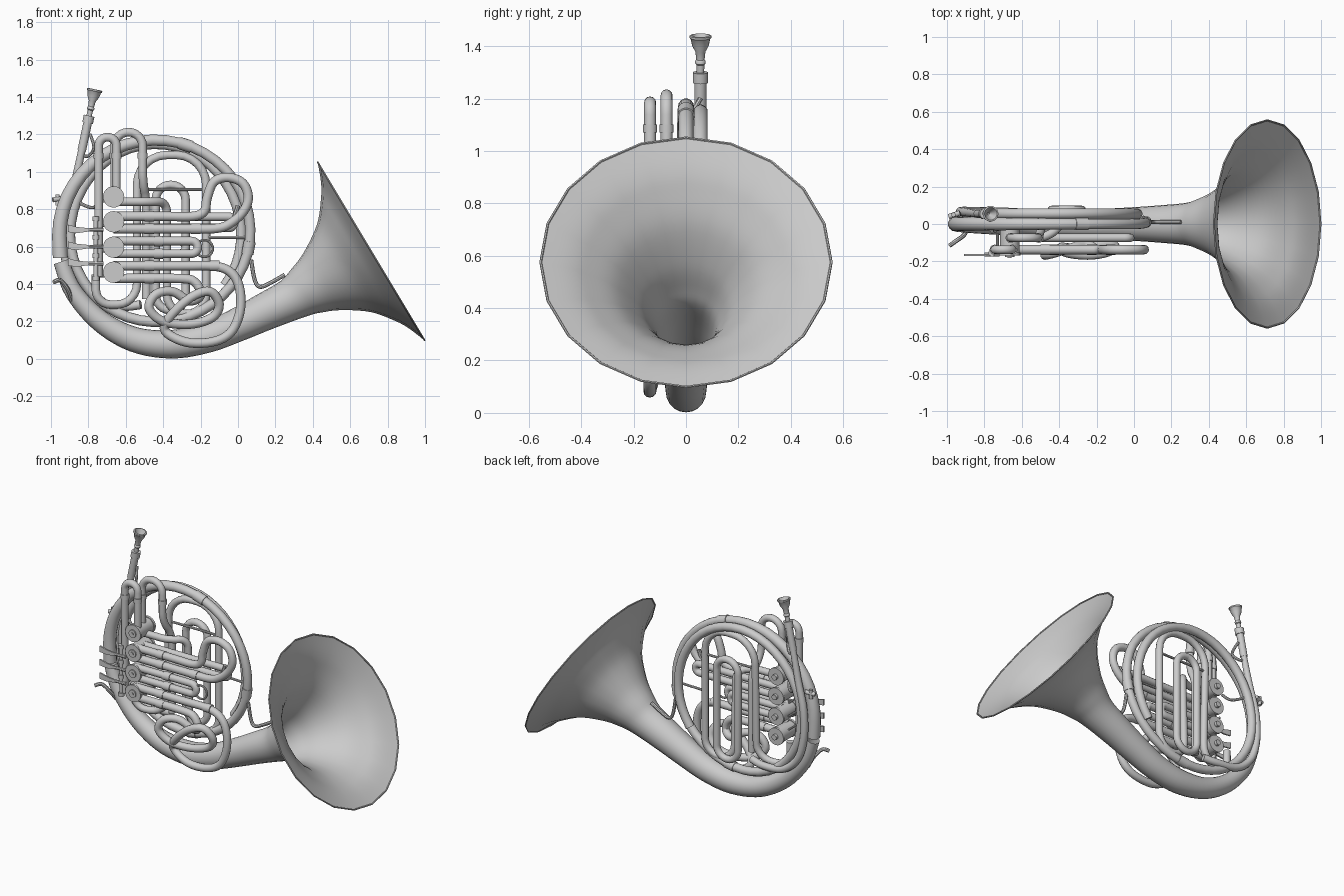
import bpy, bmesh, math
from mathutils import Vector as V

if "Cube" in bpy.data.objects:
    bpy.data.objects.remove(bpy.data.objects["Cube"])


def add_object(name, bm):
    bmesh.ops.recalc_face_normals(bm, faces=bm.faces[:])
    me = bpy.data.meshes.new(name)
    bm.to_mesh(me)
    bm.free()
    ob = bpy.data.objects.new(name, me)
    bpy.context.collection.objects.link(ob)
    return ob


def sweep(name, pts, radii, n=12, caps=True, closed=False):
    """Tube of varying radius along a list of points."""
    pts = [V(p) for p in pts]
    if not isinstance(radii, (list, tuple)):
        radii = [radii] * len(pts)
    bm, rings, m = bmesh.new(), [], len(pts)
    nrm = V((0, 1, 0.001))
    for i, p in enumerate(pts):
        a = pts[(i - 1) % m] if closed else pts[max(i - 1, 0)]
        b = pts[(i + 1) % m] if closed else pts[min(i + 1, m - 1)]
        t = (b - a).normalized()
        nrm = nrm - t * nrm.dot(t)
        if nrm.length < 0.01:
            nrm = t.orthogonal()
        nrm.normalize()
        bi = t.cross(nrm)
        rings.append([bm.verts.new(p + radii[i] * (nrm * math.cos(k * math.tau / n) + bi * math.sin(k * math.tau / n)))
                      for k in range(n)])
    for i in range(m if closed else m - 1):
        r0, r1 = rings[i], rings[(i + 1) % m]
        for k in range(n):
            bm.faces.new((r0[k], r0[(k + 1) % n], r1[(k + 1) % n], r1[k]))
    if caps and not closed:
        bm.faces.new(rings[0])
        bm.faces.new(rings[-1])
    return add_object(name, bm)


def spline(pts, steps=5):
    """Catmull-Rom through points of any dimension."""
    P = [pts[0]] + list(pts) + [pts[-1]]
    out = []
    for i in range(1, len(P) - 2):
        for s in range(steps):
            t = s / steps
            out.append(tuple(0.5 * (2 * b + (c - a) * t + (2 * a - 5 * b + 4 * c - d) * t * t
                                    + (3 * b - a - 3 * c + d) * t ** 3)
                             for a, b, c, d in zip(*P[i - 1:i + 3])))
    return out + [tuple(pts[-1])]


def fillet(pts, rad, steps=6):
    """Polyline with rounded corners."""
    pts = [V(p) for p in pts]
    out = [pts[0]]
    for a, p, b in zip(pts, pts[1:], pts[2:]):
        r = min(rad, (a - p).length * 0.499, (b - p).length * 0.499)
        s, e = p + (a - p).normalized() * r, p + (b - p).normalized() * r
        c1, c2 = s.lerp(p, 0.552), e.lerp(p, 0.552)
        for k in range(steps + 1):
            t = k / steps
            out.append(s * (1 - t) ** 3 + c1 * 3 * t * (1 - t) ** 2 + c2 * 3 * t * t * (1 - t) + e * t ** 3)
    return out + [pts[-1]]


def bent(name, pts, r=0.023, rad=0.06):
    return sweep(name, fillet(pts, rad), r)


def rod(name, a, b, r, n=16):
    return sweep(name, [a, b], r, n)


def prism(name, poly, y0, y1):
    bm = bmesh.new()
    f = bm.faces.new([bm.verts.new((x, y0, z)) for x, z in poly])
    ext = bmesh.ops.extrude_face_region(bm, geom=[f])['geom']
    bmesh.ops.translate(bm, verts=[v for v in ext if isinstance(v, bmesh.types.BMVert)], vec=(0, y1 - y0, 0))
    return add_object(name, bm)


# Bell flare along its tilted axis, then the tapering body tube
rim, axis = V((0.712, 0, 0.575)), V((0.857, 0, 0.514))
flare = [(0, .557), (-.04, .455), (-.085, .38), (-.172, .275), (-.3, .187), (-.4, .143), (-.5, .114)]
way = [(*(rim + axis * t), r) for t, r in flare]
way += [(x, 0, z, r) for x, z, r in [
    (.14, .25, .1), (0, .183, .09), (-.17, .112, .081), (-.36, .078, .076), (-.56, .105, .067),
    (-.74, .205, .057), (-.88, .36, .048), (-.945, .52, .042)]]
path = spline(way)
sweep("bell_and_body", [p[:3] for p in path], [p[3] for p in path], 20, caps=False)
lip = [p for p in (rim + 0.555 * (V((0, 1, 0)) * math.cos(k * math.tau / 20)
                                  + axis.cross(V((0, 1, 0))) * math.sin(k * math.tau / 20)) for k in range(20))]
sweep("bell_rim", lip, 0.005, 6, closed=True)

# Main ring: nearly two turns, shrinking and moving to the back
ring, rr = [], []
for i in range(0, 73):
    th = math.radians(180 - 8 * i)
    turn = min(1, max(0, (8 * i - 150) / 180))
    down = math.sin(th) < 0
    k = 1 - 0.11 * turn
    ring.append((-.44 + .515 * k * math.cos(th), .055 * turn,
                 .66 + (.475 if down else .51) * (1 - 0.04 * turn) * math.sin(th)))
    rr.append(.04 - .012 * min(1, i / 14))
ring[0:1] = [(-.95, 0, .54), (-.955, 0, .66)]
rr.insert(0, .041)
sweep("main_ring", ring, rr, 14)
for i in (14, 24, 33):
    a, b = V(ring[i]), V(ring[i + 1])
    rod("ring_ferrule", a, b, rr[i] + .004)

# Leadpipe, receiver and mouthpiece
lead = spline([(-.80, .055, 1.28), (-.838, .055, 1.1), (-.877, .06, .92), (-.92, .066, .74), (-.925, .068, .56),
               (-.88, .068, .40), (-.77, .065, .30), (-.62, .06, .28), (-.52, .04, .29)])
sweep("leadpipe", lead, [.018 + .006 * min(1, i / 15) for i in range(len(lead))])
ax, base = V((.208, 0, .978)), V((-.80, .055, 1.28))
rod("receiver", base - ax * .17, base, .023)
rod("receiver_collar", base - ax * .02, base + ax * .02, .029)
prof = [(0, .014), (.05, .015), (.055, .02), (.065, .02), (.07, .016), (.1, .019), (.125, .032), (.15, .037),
        (.155, .042), (.163, .042), (.165, .034), (.14, .024), (.1, .006)]
sweep("mouthpiece", [base + ax * (t if i < 11 else t + .0) for i, (t, r) in enumerate(prof)][:11],
      [r for t, r in prof][:11], 18, caps=False)
sweep("mouthpiece_cup", [base + ax * t for t, r in prof[10:]], [r for t, r in prof[10:]], 18, caps=False)

# Rotary valves
X = -.665
for z in (.866, .733, .597, .463):
    rod("valve_casing", (X, -.155, z), (X, -.01, z), .052, 24)
    for y in (-.16, -.012):
        rod("valve_cap", (X, y - .008, z), (X, y + .008, z), .057, 24)
    rod("valve_cap_boss", (X, -.176, z), (X, -.165, z), .026, 16)
    rod("valve_screw", (X, -.182, z), (X, -.17, z), .011, 10)
    rod("valve_spindle", (X, -.02, z), (X, .015, z), .018, 12)
    rod("valve_stop_arm", (X - .075, -.14, z - .02), (X, -.14, z - .02), .009, 8)

# Slides and crooks
F, B = -.137, -.074
bent("front_top_slide", [(-.745, F, .44), (-.745, F, 1.185), (-.65, F, 1.185), (-.65, F, .87)], rad=.046)
bent("rear_top_slide", [(-.66, B, .87), (-.66, B, 1.212), (-.51, B, 1.212), (-.51, B, .95), (-.49, 0, .85),
                        (-.49, 0, .32)], rad=.074)
bent("long_inner_loop", [(-.76, -.02, .45), (-.76, -.02, .29), (-.54, .02, .29), (-.54, .04, 1.09), (-.17, .04, 1.09),
                         (-.17, .04, .24), (-.38, .03, .24), (-.38, .01, .84), (-.46, B, .84), (X, B, .84)],
     rad=.16)
bent("inner_back_loop", [(-.44, .075, .62), (-.44, .075, .93), (-.28, .075, .93), (-.28, .075, .26),
                         (-.44, .075, .26), (-.44, .075, .62)], rad=.08)
bent("second_valve_slide", [(X, B, .76), (-.02, B, .76), (-.02, B, .70), (X, B, .70)], rad=.03)
loop = [(X, F, .762), (-.4, F, .762), (-.24, F, .762), (-.18, F, .79), (-.165, F, .86), (-.13, F, .945),
        (-.055, F, .97), (.025, F, .94), (.055, F, .865), (.03, F, .79), (-.04, F, .725), (-.12, F, .697),
        (-.3, F, .695), (X, F, .695)]
sweep("first_valve_loop", spline(loop), .025)
for name, y, end in (("third_valve_slide", F, -.215), ("rear_short_slide", B, -.28)):
    bent(name, [(X, y, .63), (end, y, .63), (end, y, .562), (X, y, .562)], rad=.034)
coil = [(X, .497), (-.3, .497), (-.12, .495), (-.03, .455), (.01, .37), (.01, .25), (-.04, .14), (-.14, .09),
        (-.28, .09), (-.39, .15), (-.36, .23), (-.25, .33), (-.15, .36), (-.1, .29), (-.14, .22), (-.26, .185),
        (-.4, .2), (-.475, .27), (-.44, .345), (-.35, .36), (-.26, .31), (-.2, .34), (-.23, .41), (-.32, .43), (X, .43)]
sweep("fourth_valve_coil", spline([(x, F + .03 * math.sin(i * 1.0) * (8 < i < 21), z)
                                   for i, (x, z) in enumerate(coil)]), .025)
for x, z, y in [(-.5, .762, F), (-.5, .695, F), (-.45, .63, F), (-.45, .562, F), (-.5, .497, F), (-.5, .43, F),
                (-.25, .695, F), (-.15, .497, F)]:
    rod("slide_ferrule", (x, y, z), (x + .05, y, z), .028)
for x, y in ((-.745, F), (-.65, F), (-.66, B), (-.51, B)):
    rod("top_slide_ferrule", (x, y, 1.07), (x, y, 1.1), .027)

# Key levers with spatula paddles, hinge post and finger hooks
for z in (.69, .6, .51):
    prism("lever_paddle", [(-.91, z + .028), (-.91, z - .012), (-.86, z - .018), (-.79, z - .008),
                           (-.79, z + .008), (-.86, z + .015)], -.17, -.16)
    rod("lever_arm", (-.8, -.163, z), (-.72, -.163, z), .01, 8)
    rod("lever_link", (-.73, -.16, z), (-.73, -.05, z), .007, 8)
rod("lever_hinge", (-.76, -.155, .42), (-.76, -.155, .76), .012, 10)
for z in (.43, .55, .65, .75):
    rod("hinge_knuckle", (-.76, -.155, z - .012), (-.76, -.155, z + .012), .019, 12)
sweep("finger_hook", spline([(-.89, -.02, .31), (-.91, -.06, .37), (-.95, -.09, .42), (-.985, -.115, .41)]), .012, 8)
rod("thumb_knob", (-.99, .04, .85), (-.93, .06, .86), .014, 10)
rod("thumb_screw", (-.965, .05, .82), (-.965, .05, .88), .012, 10)
sweep("thumb_rest", spline([(-.87, .06, .85), (-.82, .03, .82), (-.77, 0, .81), (-.74, -.04, .85)]), .009, 8)

# Braces
rod("upper_brace", (-.54, .04, .905), (-.17, .04, .905), .008, 8)
rod("middle_brace", (-.17, .03, .65), (.08, .02, .65), .008, 8)
sweep("bell_brace", spline([(.07, .01, .53), (.09, .01, .42), (.12, .01, .385), (.18, .01, .41), (.25, .01, .45)]),
      .011, 8)
sweep("leadpipe_brace", spline([(-.84, .055, 1.09), (-.8, .045, 1.085), (-.77, .02, 1.13), (-.79, .055, 1.2)]), .009, 8)
sweep("pull_ring", [(-.18 + .045 * math.cos(a * math.tau / 24), F, .59 + .045 * math.sin(a * math.tau / 24))
                    for a in range(24)], .007, 8, closed=True)
sweep("water_key", spline([(.0, F, .82), (-.02, F, .76), (-.04, F, .72)]), .012, 8)

# Smooth shading with sharp edges kept
bpy.ops.object.select_all(action='SELECT')
bpy.context.view_layer.objects.active = bpy.context.selected_objects[0]
bpy.ops.object.shade_smooth_by_angle(angle=math.radians(40))
